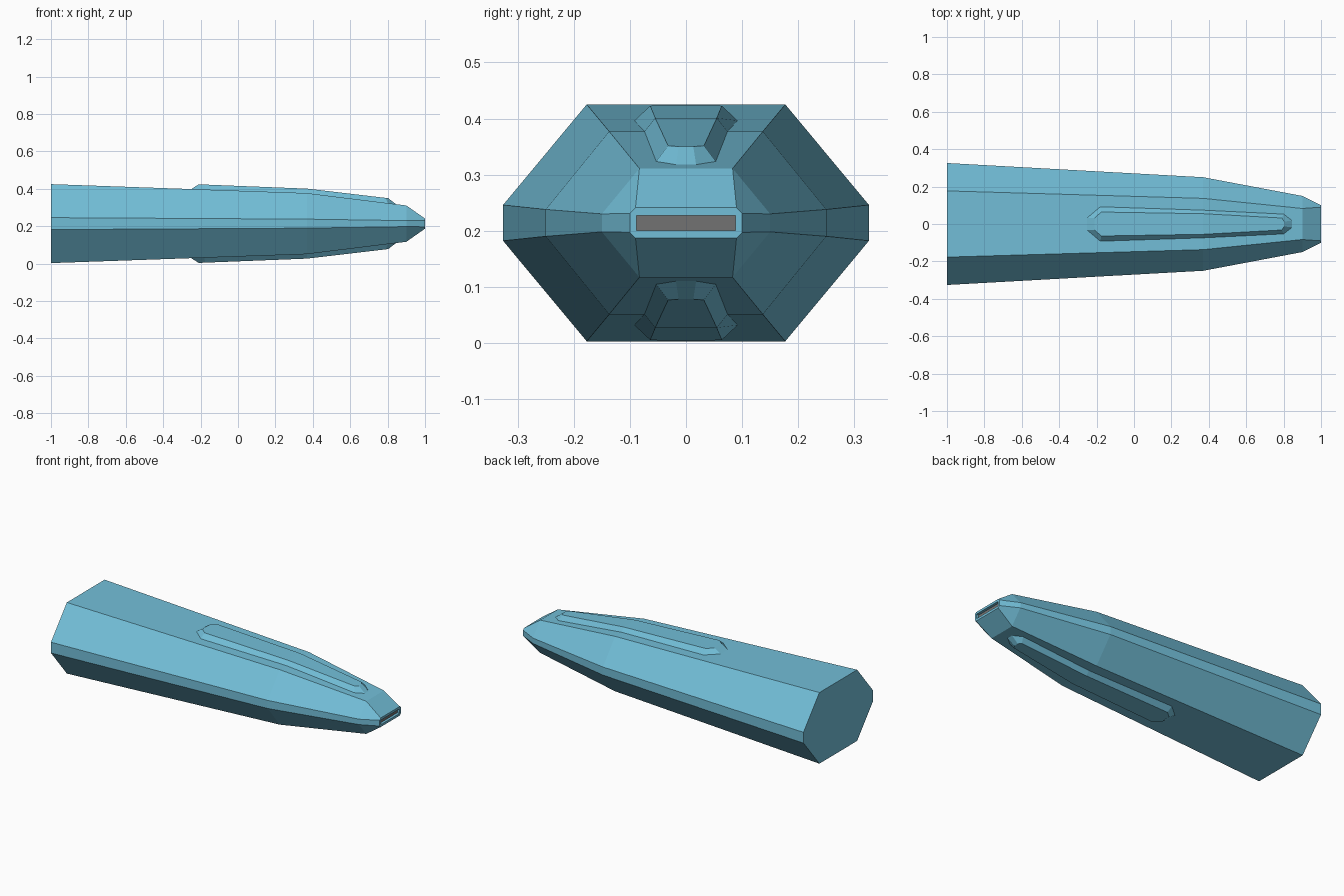
import bpy, bmesh

if "Cube" in bpy.data.objects:
    bpy.data.objects.remove(bpy.data.objects["Cube"])

MID = 0.214  # height of the horizontal symmetry plane


def material(name, color):
    m = bpy.data.materials.new(name)
    m.diffuse_color = color
    m.use_nodes = True
    m.node_tree.nodes["Principled BSDF"].inputs["Base Color"].default_value = m.diffuse_color
    return m


blue = material("blue", (0.17, 0.52, 0.69, 1))
grey = material("dark_grey", (0.17, 0.17, 0.17, 1))


def finish(bm, name, mats):
    bmesh.ops.recalc_face_normals(bm, faces=bm.faces[:])
    me = bpy.data.meshes.new(name)
    bm.to_mesh(me)
    bm.free()
    for m in mats:
        me.materials.append(m)
    ob = bpy.data.objects.new(name, me)
    bpy.context.collection.objects.link(ob)
    return ob


def interp(x, pts):
    for (x0, z0), (x1, z1) in zip(pts, pts[1:]):
        if x <= x1:
            break
    return z0 + (z1 - z0) * (x - x0) / (x1 - x0)


# Hull: eight-sided sections (x, top half width, side half width, top half height, side half height)
sections = [(-1, .177, .326, .211, .032),
            (.37, .137, .25, .163, .024),
            (.9, .083, .15, .097, .016),
            (1, .09, .1, .027, .017),
            (1, .088, .088, .0135, .0135),   # slot rim
            (.985, .088, .088, .0135, .0135)]  # slot floor
bm = bmesh.new()
rings = []
for x, a, w, h, s in sections:
    pts = [(a, h), (w, s), (w, -s), (a, -h), (-a, -h), (-w, -s), (-w, s), (-a, h)]
    rings.append([bm.verts.new((x, y, MID + z)) for y, z in pts])
for r0, r1 in zip(rings, rings[1:]):
    for i in range(8):
        j = (i + 1) % 8
        bm.faces.new((r0[i], r0[j], r1[j], r1[i]))
bm.faces.new(rings[0])
floor = bm.faces.new(rings[-1])
floor.material_index = 1
bmesh.ops.remove_doubles(bm, verts=bm.verts[:], dist=1e-5)
finish(bm, "hull", [blue, grey])

# Raised bevelled ribs on the top and bottom: half outlines (x, half width)
base = [(-.25, .033), (-.18, .092), (.37, .074), (.8, .053), (.845, .018)]
crest = [(-.21, .033), (-.175, .064), (.37, .055), (.79, .032), (.803, .013)]
hull_z = [(-1, .425), (.37, .377), (.9, .311)]
crest_z = [(-.21, .424), (.37, .401), (.803, .35)]


def rib(name, sign):
    bm = bmesh.new()

    def loop(outline, heights):
        full = outline + [(x, -y) for x, y in reversed(outline)]
        return [bm.verts.new((x, y, MID + sign * (interp(x, heights) - MID)))
                for x, y in full]

    lo, hi = loop(base, hull_z), loop(crest, crest_z)
    n = len(lo)
    for i in range(n):
        j = (i + 1) % n
        bm.faces.new((lo[i], lo[j], hi[j], hi[i]))
    for ring in (lo, hi):
        for i in range(n // 2 - 1):
            bm.faces.new((ring[i], ring[i + 1], ring[n - 2 - i], ring[n - 1 - i]))
    finish(bm, name, [blue])


rib("top_rib", 1)
rib("bottom_rib", -1)
